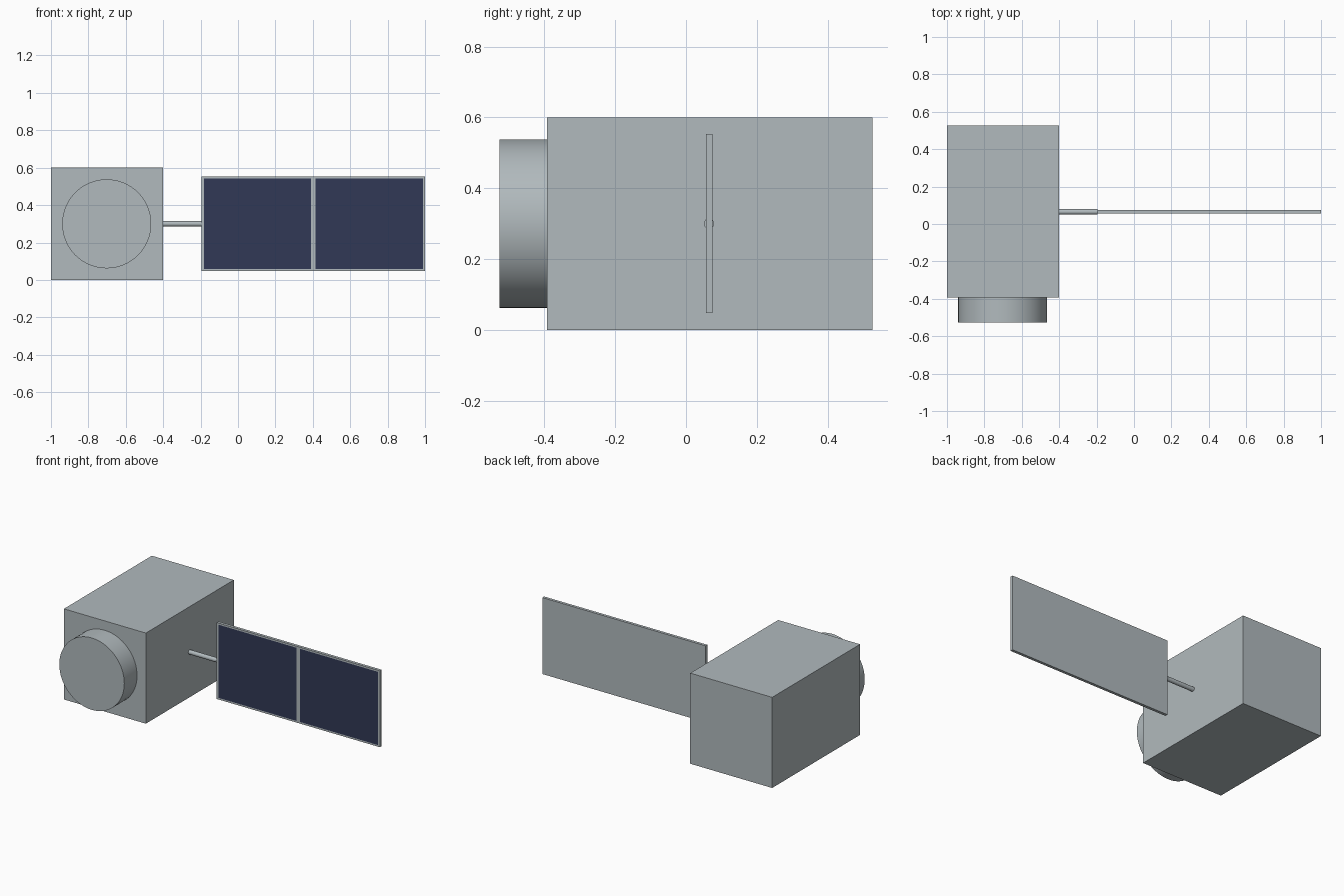
import bpy, bmesh, math
from mathutils import Matrix, Vector

cube = bpy.data.objects.get("Cube")
if cube:
    bpy.data.objects.remove(cube, do_unlink=True)


def material(name, rgb):
    m = bpy.data.materials.new(name)
    m.use_nodes = True
    color = (*rgb, 1.0)
    m.diffuse_color = color
    m.node_tree.nodes["Principled BSDF"].inputs["Base Color"].default_value = color
    return m


grey = material("satellite_grey", (0.44, 0.49, 0.51))
navy = material("solar_cell_navy", (0.031, 0.040, 0.092))


def finish(bm, name, *mats):
    mesh = bpy.data.meshes.new(name)
    bm.to_mesh(mesh)
    bm.free()
    obj = bpy.data.objects.new(name, mesh)
    bpy.context.collection.objects.link(obj)
    for m in mats:
        mesh.materials.append(m)
    return obj


def box_mesh(low, high):
    low, high = Vector(low), Vector(high)
    bm = bmesh.new()
    bmesh.ops.create_cube(bm, size=1.0, matrix=Matrix.Translation((low + high) / 2)
                          @ Matrix.Diagonal((*(high - low), 1.0)))
    return bm


def cylinder(name, start, end, radius, sides):
    start, end = Vector(start), Vector(end)
    axis = end - start
    turn = axis.to_track_quat('Z', 'Y').to_matrix().to_4x4()
    bm = bmesh.new()
    bmesh.ops.create_cone(bm, cap_ends=True, segments=sides, radius1=radius,
                          radius2=radius, depth=axis.length,
                          matrix=Matrix.Translation((start + end) / 2) @ turn)
    obj = finish(bm, name, grey)
    bpy.ops.object.select_all(action='DESELECT')
    obj.select_set(True)
    bpy.context.view_layer.objects.active = obj
    bpy.ops.object.shade_smooth_by_angle(angle=math.radians(35))
    return obj


# Main body and the round drum on its front
finish(box_mesh((-1, -0.393, 0), (-0.4, 0.527, 0.6)), "body", grey)
cylinder("front_drum", (-0.702, -0.393, 0.3), (-0.702, -0.527, 0.3), 0.238, 64)

# Boom joining the body to the panel
cylinder("panel_boom", (-0.4, 0.065, 0.3), (-0.195, 0.065, 0.3), 0.0145, 24)

# Solar panel: cut the front face into a frame and two cells
x_cuts = (-0.183, 0.389, 0.415, 0.988)
z_cuts = (0.058, 0.542)
bm = box_mesh((-0.195, 0.056, 0.047), (1, 0.075, 0.553))
for axis, cuts in ((Vector((1, 0, 0)), x_cuts), (Vector((0, 0, 1)), z_cuts)):
    for cut in cuts:
        bmesh.ops.bisect_plane(bm, geom=bm.verts[:] + bm.edges[:] + bm.faces[:],
                               plane_co=axis * cut, plane_no=axis)
bm.normal_update()
for face in bm.faces:
    c = face.calc_center_median()
    in_cell = x_cuts[0] < c.x < x_cuts[1] or x_cuts[2] < c.x < x_cuts[3]
    if face.normal.y < -0.9 and in_cell and z_cuts[0] < c.z < z_cuts[1]:
        face.material_index = 1
finish(bm, "solar_panel", grey, navy)
